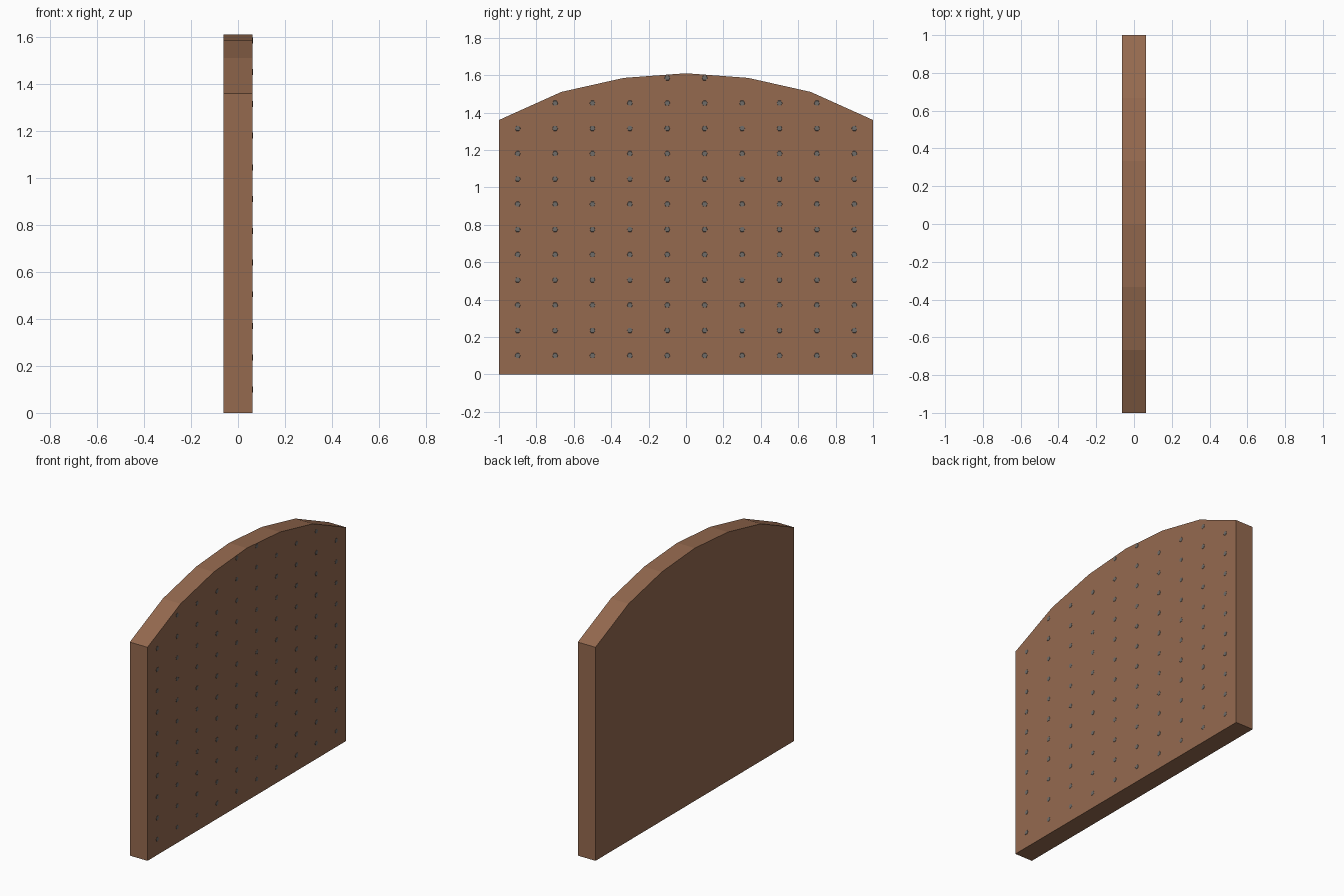
import bpy, bmesh, math
from mathutils import Matrix

if "Cube" in bpy.data.objects:
    bpy.data.objects.remove(bpy.data.objects["Cube"])

HALF = 0.0625
ARCH = [(-1, 1.36), (-0.667, 1.51), (-0.333, 1.585), (0, 1.61),
        (0.333, 1.585), (0.667, 1.51), (1, 1.36)]


def material(name, rgb):
    m = bpy.data.materials.new(name)
    m.diffuse_color = (*rgb, 1)
    m.use_nodes = True
    m.node_tree.nodes["Principled BSDF"].inputs["Base Color"].default_value = m.diffuse_color
    return m


def finish(name, bm, mat):
    mesh = bpy.data.meshes.new(name)
    bmesh.ops.recalc_face_normals(bm, faces=bm.faces)
    bm.to_mesh(mesh)
    bm.free()
    mesh.materials.append(mat)
    obj = bpy.data.objects.new(name, mesh)
    bpy.context.collection.objects.link(obj)


def arch_height(y):
    for (y0, z0), (y1, z1) in zip(ARCH, ARCH[1:]):
        if y0 <= y <= y1:
            return z0 + (z1 - z0) * (y - y0) / (y1 - y0)


wood = material("brown wood", (0.30, 0.143, 0.078))
iron = material("grey iron", (0.16, 0.15, 0.14))

# Arched panel: profile extruded through its thickness
bm = bmesh.new()
profile = [(-1, 0)] + ARCH + [(1, 0)]
face = bm.faces.new([bm.verts.new((-HALF, y, z)) for y, z in profile])
side = bmesh.ops.extrude_face_region(bm, geom=[face])
bmesh.ops.translate(bm, vec=(2 * HALF, 0, 0),
                    verts=[v for v in side["geom"] if isinstance(v, bmesh.types.BMVert)])
finish("arched_panel", bm, wood)

# Tiny nail heads in a regular grid on the right face, kept below the arch
bm = bmesh.new()
for col in range(10):
    for row in range(12):
        y, z = -0.9 + 0.2 * col, 0.1 + 0.135 * row
        if z < arch_height(y) - 0.015:
            bmesh.ops.create_cone(
                bm, cap_ends=True, segments=6, radius1=0.016, radius2=0.014, depth=0.002,
                matrix=Matrix.Translation((HALF, y, z)) @ Matrix.Rotation(math.pi / 2, 4, 'Y'))
finish("nail_heads", bm, iron)
